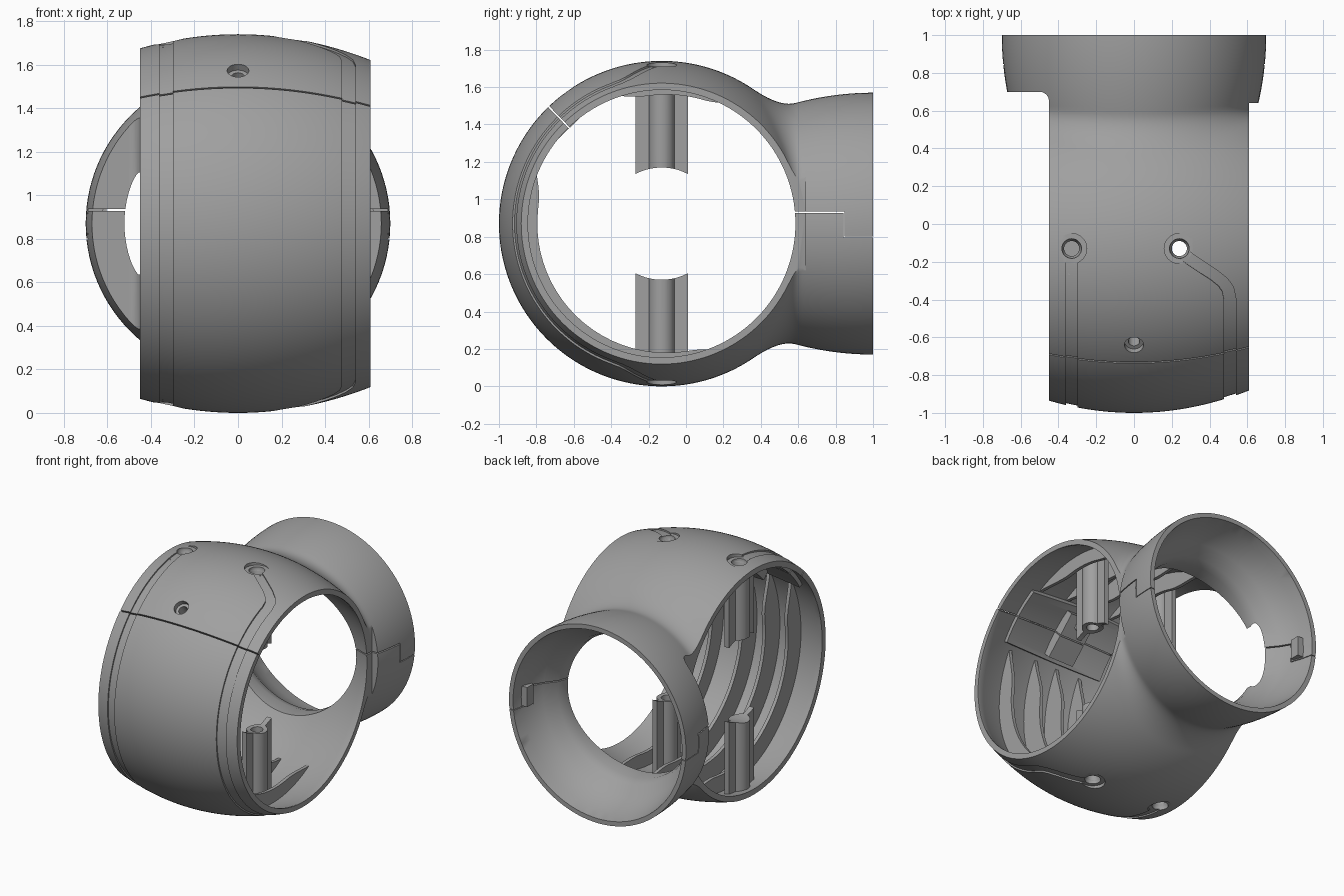
import bpy, bmesh
from math import sin, cos, pi, sqrt, radians
from mathutils import Vector, Matrix

if "Cube" in bpy.data.objects:
    bpy.data.objects.remove(bpy.data.objects["Cube"])

CY, CZ = -0.13, 0.87          # barrel axis, parallel to x
CENTRE = Vector((0, CY, CZ))
WALL = 0.04


def barrel_r(x):
    return 0.87 - 0.32 * x * x


def neck_r(y):
    return 0.70 - 0.32 * (1 - y) ** 2


def loft(name, rings, cap_start=True):
    """Bridge rings of equal point count into a closed solid."""
    bm = bmesh.new()
    rows = [[bm.verts.new(p) for p in ring] for ring in rings]
    n = len(rows[0])
    for a, b in zip(rows, rows[1:]):
        for i in range(n):
            j = (i + 1) % n
            bm.faces.new((a[i], a[j], b[j], b[i]))
    if cap_start:
        bm.faces.new(rows[0])
    bm.faces.new(rows[-1])
    bmesh.ops.remove_doubles(bm, verts=bm.verts, dist=0.0001)
    bmesh.ops.recalc_face_normals(bm, faces=bm.faces)
    mesh = bpy.data.meshes.new(name)
    bm.to_mesh(mesh)
    bm.free()
    obj = bpy.data.objects.new(name, mesh)
    bpy.context.collection.objects.link(obj)
    return obj


def lathe(name, profile, origin, axis, sides=32):
    """Solid of revolution; profile is (distance along axis, radius)."""
    turn = Vector(axis).to_track_quat('Z', 'Y')
    rings = [[Vector(origin) + turn @ Vector((r * cos(2 * pi * i / sides),
                                              r * sin(2 * pi * i / sides), d))
              for i in range(sides)] for d, r in profile]
    return loft(name, rings)


def box(name, lo, hi, matrix=Matrix()):
    rings = [[matrix @ Vector((x, y, z)) for x, y in
              ((lo[0], lo[1]), (hi[0], lo[1]), (hi[0], hi[1]), (lo[0], hi[1]))]
             for z in (lo[2], hi[2])]
    return loft(name, rings)


def boolean(obj, other, op='DIFFERENCE'):
    mod = obj.modifiers.new("bool", 'BOOLEAN')
    mod.operation, mod.object, mod.solver = op, other, 'EXACT'
    with bpy.context.temp_override(object=obj, active_object=obj):
        bpy.ops.object.modifier_apply(modifier=mod.name)


def cut(targets, cutter):
    for t in targets:
        boolean(t, cutter)
    bpy.data.objects.remove(cutter)


def join(target, part):
    boolean(target, part, 'UNION')
    bpy.data.objects.remove(part)


def radial(deg):
    return Vector((0, cos(radians(deg)), sin(radians(deg))))


# Outer body: barrel and neck blended with a soft fillet
def blend_height(x, y, k=0.15):
    d = barrel_r(x) ** 2 - (y - CY) ** 2
    a = sqrt(d) if d > 0 else -1
    b = sqrt(max(0, neck_r(y) ** 2 - x * x))
    h = max(k - abs(a - b), 0) / k
    return max(a, b) + h * h * k / 4


def body_ring(y=None, t=None, n=56):
    top = []
    for i in range(n + 1):
        s = sin(pi * (i / n - 0.5))
        if y is None:
            x = s * neck_r(0.6)
            top.append((x, CY - barrel_r(x) * cos(t), barrel_r(x) * sin(t)))
        else:
            x = s * neck_r(max(y, 0.6))
            h = 0 if y > 0.62 and i in (0, n) else blend_height(x, y)
            top.append((x, y, h))
    return ([Vector((x, y, CZ + z)) for x, y, z in top] +
            [Vector((x, y, CZ - z)) for x, y, z in reversed(top)])


front = [body_ring(t=pi / 2 * i / 48) for i in range(48)]
back = [body_ring(y=CY + (1 - CY) * i / 60) for i in range(61)]
shell = loft("shell", front + back, cap_start=False)

# Trim the barrel ends, leaving the neck cheeks standing proud
cut([shell], box("left_trim", (0.61, -2, -1), (2, 0.64, 3)))
arc = [(-0.50 + 0.05 * cos(a), 0.65 + 0.05 * sin(a))
       for a in (pi / 2 * i / 6 for i in range(7))]
outline = [(-2, -2), (-0.45, -2)] + arc + [(-2, 0.70)]
cut([shell], loft("right_trim", [[(x, y, z) for x, y in outline] for z in (-1, 3)]))

# Hollow barrel
xs = [-0.8] + [-0.5 + 0.05 * i for i in range(24)] + [0.8]
cut([shell], lathe("barrel_bore", [(x, max(0.715, barrel_r(x) - WALL)) for x in xs],
                   CENTRE, (1, 0, 0), 128))


# Crescent ribs, fading into the wall at both ends
def rib(name, x, start, end, steps=32):
    rings = []
    for i in range(steps + 1):
        a = start + (end - start) * i / steps
        d = radial(a)
        wall = CENTRE + d * (barrel_r(x) - 0.02)
        crest = CENTRE + Vector((0, 0.025, 0)) + d * 0.69
        fade = min(1, min(a - start, end - a) / 22)
        crest = wall.lerp(crest, 0.1 + 0.9 * sin(fade * pi / 2))
        rings.append([p + Vector((x + s, 0, 0)) for p, s in
                      ((wall, -0.012), (wall, 0.012), (crest, 0.012), (crest, -0.012))])
    return loft(name, rings)


ribs = []
for n, x in enumerate((-0.24, -0.06, 0.12, 0.36)):
    ribs.append(rib(f"lower_rib_{n + 1}", x, 150, 302))
    ribs.append(rib(f"upper_rib_{n + 1}", x, 52, 120))

# Lapping panel behind the front seam, with its screw boss
panel = []
for i in range(13):
    d = radial(119 + 29 * i / 12)
    panel.append([CENTRE + Vector((x, 0, 0)) + d * r for x, r in
                  ((-0.36, 0.80), (0.44, 0.775), (0.44, 0.755), (0.0, 0.79), (-0.36, 0.77))])
    panel[-1] = [CENTRE + Vector((x, 0, 0)) + d * (barrel_r(x) - g) for x, g in
                 ((-0.36, 0.03), (0, 0.03), (0.44, 0.03), (0.44, 0.07), (0, 0.07), (-0.36, 0.07))]
tab = loft("seam_panel", panel)
seam_frame = Matrix.Translation(CENTRE) @ Matrix.Rotation(radians(134), 4, 'X')
join(tab, box("seam_boss", (-0.10, 0.71, -0.16), (0.10, 0.82, 0.16), seam_frame))

# Neck passage
passage = [(0.2, 0.5), (0.45, 0.5), (0.64, 0.502), (0.70, 0.522), (0.78, 0.585),
           (0.84, 0.62), (0.92, 0.65), (1.0, 0.668), (1.1, 0.67)]
cut([shell] + ribs, lathe("neck_bore", passage, (0, 0, CZ), (0, 1, 0), 96))

# Screw posts with side fins, scooped at their tips
posts = []
for x, side in ((-0.33, "right"), (0.24, "left")):
    for up, level in ((1, "upper"), (-1, "lower")):
        reach = barrel_r(x) - 0.02
        foot = (x, CY, CZ)
        post = lathe(f"{level}_{side}_post", [(0.2, 0.07), (reach, 0.07)], foot, (0, 0, up))
        z = sorted((CZ + up * 0.2, CZ + up * (reach - 0.004)))
        join(post, box("fin", (x - 0.018, CY - 0.14, z[0]), (x + 0.018, CY + 0.14, z[1])))
        cut([post], lathe("scoop", [(-1, 0.30), (1, 0.30)], CENTRE, (1, 0, 0), 64))
        # Recessed pad and screw hole
        r = barrel_r(x)
        start = 0.25 if x > 0 else 0.6
        hole = [(start, 0.04), (r - 0.05, 0.04), (r - 0.03, 0.052),
                (r - 0.012, 0.052), (r - 0.012, 0.08), (r + 0.1, 0.08)]
        cut([shell, post], lathe("screw_hole", hole, foot, (0, 0, up)))
        posts.append(post)

# Angled screw hole near the front seam
cut([shell, tab], lathe("front_hole", [(0.5, 0.03), (0.835, 0.03), (0.835, 0.05), (1, 0.05)],
                        CENTRE, radial(126)))


# Shallow channels running around the front between the pads
def channel(keys):
    def x_at(a):
        for (a0, x0), (a1, x1) in zip(keys, keys[1:]):
            if a <= a1:
                return x0 + (x1 - x0) * (a - a0) / (a1 - a0)
    rings = []
    for a in range(90, 271):
        a0, a1 = max(a - 1, 90), min(a + 1, 270)
        run = Vector((x_at(a1) - x_at(a0), radians(a1 - a0) * 0.85)).normalized()
        ring = []
        for side, lift in ((-1, -0.01), (1, -0.01), (1, 0.05), (-1, 0.05)):
            x = x_at(a) + side * 0.031 * run.y
            turn = a - side * 0.031 * run.x / 0.85 * 180 / pi
            ring.append(CENTRE + Vector((x, 0, 0)) + radial(turn) * (barrel_r(x) + lift))
        rings.append(ring)
    cut([shell], loft("channel", rings))


channel([(90, -0.33), (270, -0.33)])
bend = [(90, 0.24), (93, 0.28), (100, 0.425), (103, 0.472), (106, 0.498), (110, 0.508)]
channel(bend + [(360 - a, x) for a, x in reversed(bend)])

# Parting seams: angled at the front, stepped on the neck
cut([shell, tab], box("front_seam", (-1, 0.6, -0.004), (1, 1, 0.004), seam_frame))
for lo, hi in (((0.5, 0.928), (0.848, 0.936)),
               ((0.842, 0.80), (0.848, 0.93)),
               ((0.842, 0.797), (1.1, 0.802))):
    cut([shell], box("neck_seam", (-1, *lo), (1, *hi)))

# Locking tabs inside the neck
latches = [box(f"{name}_latch", (min(a, b), 0.86, 0.81), (max(a, b), 0.93, 0.95))
           for name, a, b in (("left", 0.605, 0.665), ("right", -0.605, -0.665))]

# Dark grey plastic, smooth surfaces, crisp edges
plastic = bpy.data.materials.new("dark_grey_plastic")
plastic.use_nodes = True
grey = (0.35, 0.35, 0.35, 1)
plastic.diffuse_color = grey
plastic.node_tree.nodes["Principled BSDF"].inputs["Base Color"].default_value = grey
bpy.ops.object.select_all(action='DESELECT')
for obj in [shell, tab] + ribs + posts + latches:
    obj.data.materials.clear()
    obj.data.materials.append(plastic)
    obj.select_set(True)
bpy.context.view_layer.objects.active = shell
bpy.ops.object.shade_smooth_by_angle(angle=radians(32))
